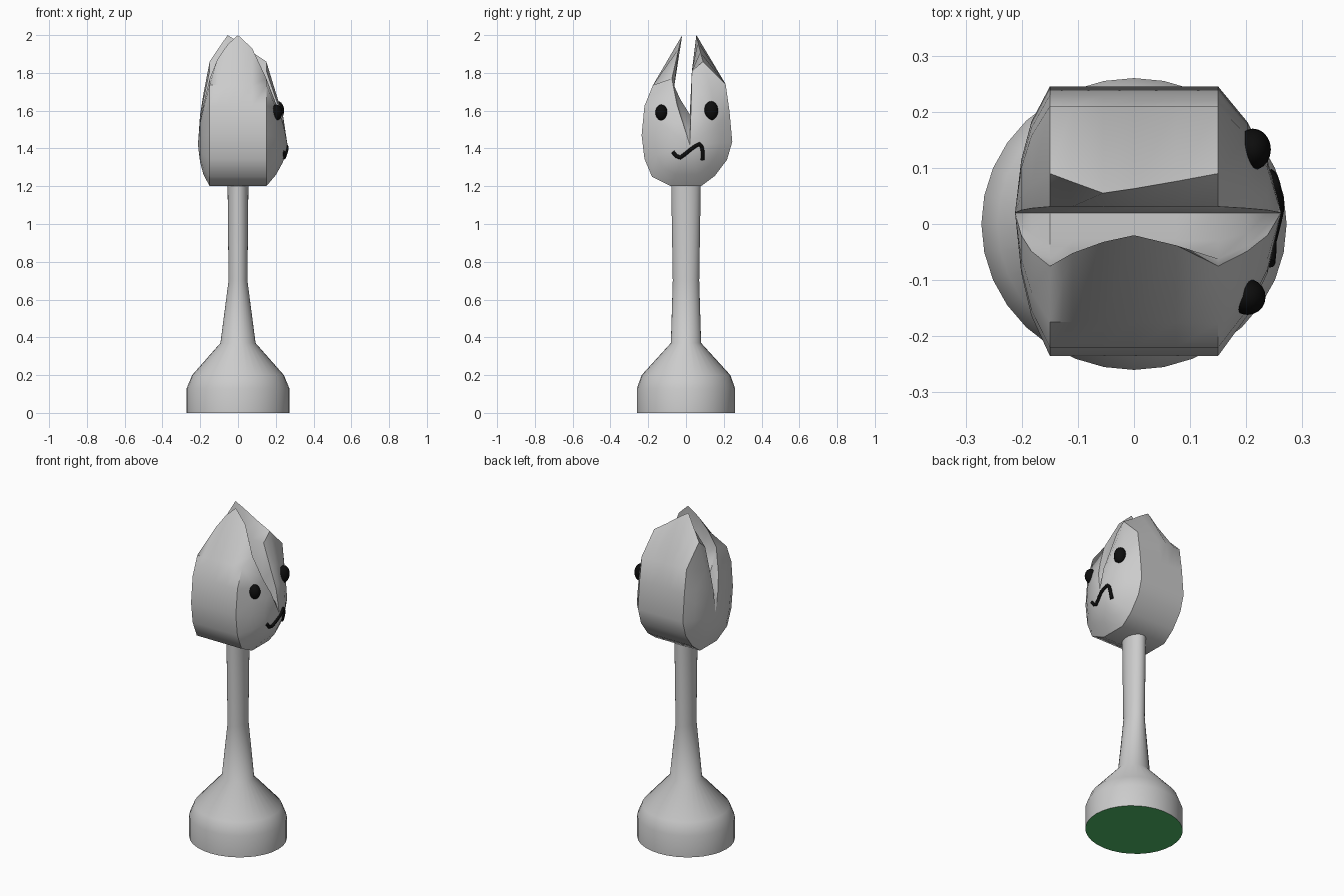
import bpy, bmesh
from math import cos, sin, pi, radians
from mathutils import Vector
from mathutils.bvhtree import BVHTree

if "Cube" in bpy.data.objects:
    bpy.data.objects.remove(bpy.data.objects["Cube"])


def mat(name, col):
    m = bpy.data.materials.new(name)
    m.diffuse_color = col
    m.use_nodes = True
    m.node_tree.nodes["Principled BSDF"].inputs["Base Color"].default_value = m.diffuse_color
    return m


def finish(bm, name, angle, material=None):
    bmesh.ops.recalc_face_normals(bm, faces=bm.faces)
    me = bpy.data.meshes.new(name)
    bm.to_mesh(me)
    bm.free()
    ob = bpy.data.objects.new(name, me)
    bpy.context.collection.objects.link(ob)
    if material:
        me.materials.append(material)
    bpy.ops.object.select_all(action='DESELECT')
    ob.select_set(True)
    bpy.context.view_layer.objects.active = ob
    bpy.ops.object.shade_smooth_by_angle(angle=radians(angle))
    return ob


def bridge(bm, rings):
    for a, b in zip(rings, rings[1:]):
        n = len(a)
        for i in range(n):
            j = (i + 1) % n
            bm.faces.new((a[i], a[j], b[j], b[i]))


def ellipse(bm, rx, ry, z, n=32):
    return [bm.verts.new((rx * cos(2 * pi * i / n), ry * sin(2 * pi * i / n), z)) for i in range(n)]


green = mat("felt_green", (0.08, 0.5, 0.14, 1))
black = mat("black", (0.004, 0.004, 0.004, 1))

# Base and stem: stacked elliptical rings (rx, ry, z)
bm = bmesh.new()
bridge(bm, [ellipse(bm, *r) for r in [
    (.272, .26, 0), (.272, .26, .13), (.243, .235, .2), (.093, .08, .37),
    (.05, .07, .7), (.055, .078, 1.205)]])
finish(bm, "base_and_stem", 60)

# Felt underside
bm = bmesh.new()
bm.faces.new(ellipse(bm, .272, .26, 0))
felt = finish(bm, "felt_underside", 30, green)
if felt.data.polygons[0].normal.z > 0:
    felt.data.flip_normals()


# Head: split bud lofted along x, with bulging cheeks
def slice_profile(near_tip, far_tip):
    return [(-.08, 1.2), (-.18, 1.25), (-.22, 1.345), (-.235, 1.47), (-.22, 1.625), (-.175, 1.735),
            near_tip, (-.062, 1.73), (-.03, 1.66), (.02, 1.58), (.031, 1.81),
            far_tip, (.21, 1.74), (.23, 1.6), (.245, 1.435), (.217, 1.34), (.153, 1.255), (.08, 1.2)]


SLICES = [  # x, tip of the near petal, tip of the far petal
    (-.15, (-.075, 1.77), (.09, 1.86)), (-.11, (-.052, 1.87), (.075, 1.92)),
    (-.055, (-.032, 1.95), (.055, 2.0)), (0, (-.02, 2.0), (.063, 1.965)),
    (.075, (-.038, 1.93), (.076, 1.91)), (.15, (-.075, 1.77), (.09, 1.86))]
CY, CZ = .02, 1.42


def shrunk(x, f, prof):
    out = []
    for y, z in prof:
        g = f * (.85 if z > CZ and f < 1 else 1)
        out.append((x, CY + (y - CY) * f, CZ + (z - CZ) * g))
    return out


end = slice_profile(*SLICES[0][1:])
rows = [shrunk(x, f, end) for x, f in ((-.201, .42), (-.183, .72))]
rows += [shrunk(x, 1, slice_profile(n, f)) for x, n, f in SLICES]
rows += [shrunk(x, f, end) for x, f in ((.202, .72), (.238, .42))]
bm = bmesh.new()
rings = [[bm.verts.new(p) for p in row] for row in rows]
bridge(bm, rings)
for ring, x in ((rings[0], -.212), (rings[-1], .262)):
    apex = bm.verts.new((x, CY, CZ))
    for i in range(len(ring)):
        bm.faces.new((ring[i], ring[(i + 1) % len(ring)], apex))
head = finish(bm, "head", 42)

# Face features are set onto the +x cheek
bm = bmesh.new()
bm.from_mesh(head.data)
tree = BVHTree.FromBMesh(bm)
bm.free()


def cheek_x(y, z):
    hit = tree.ray_cast(Vector((1, y, z)), Vector((-1, 0, 0)))[0]
    return hit.x if hit else .2


for name, y, z, ry, rz in (("left_eye", -.13, 1.59, .032, .042), ("right_eye", .133, 1.6, .037, .05)):
    bm = bmesh.new()
    bmesh.ops.create_uvsphere(bm, u_segments=20, v_segments=12, radius=1)
    for v in bm.verts:
        v.co = (v.co.x * .032 + min(cheek_x(y, z), .22), v.co.y * ry + y, v.co.z * rz + z)
    finish(bm, name, 60, black)

# Crooked mouth: tube following the cheek
keys = [(-.07, 1.382), (-.052, 1.36), (-.03, 1.352), (-.005, 1.37), (.025, 1.395),
        (.05, 1.413), (.072, 1.424), (.083, 1.41), (.088, 1.385), (.087, 1.34)]
pts = []
for a, b in zip(keys, keys[1:]):
    for k in range(3):
        t = k / 3
        pts.append((a[0] + (b[0] - a[0]) * t, a[1] + (b[1] - a[1]) * t))
pts.append(keys[-1])
cu = bpy.data.curves.new("mouth", 'CURVE')
cu.dimensions = '3D'
cu.bevel_depth = .01
cu.bevel_resolution = 2
cu.use_fill_caps = True
sp = cu.splines.new('POLY')
sp.points.add(len(pts) - 1)
for p, (y, z) in zip(sp.points, pts):
    p.co = (cheek_x(y, z) + .002, y, z, 1)
cu.materials.append(black)
bpy.context.collection.objects.link(bpy.data.objects.new("mouth", cu))
